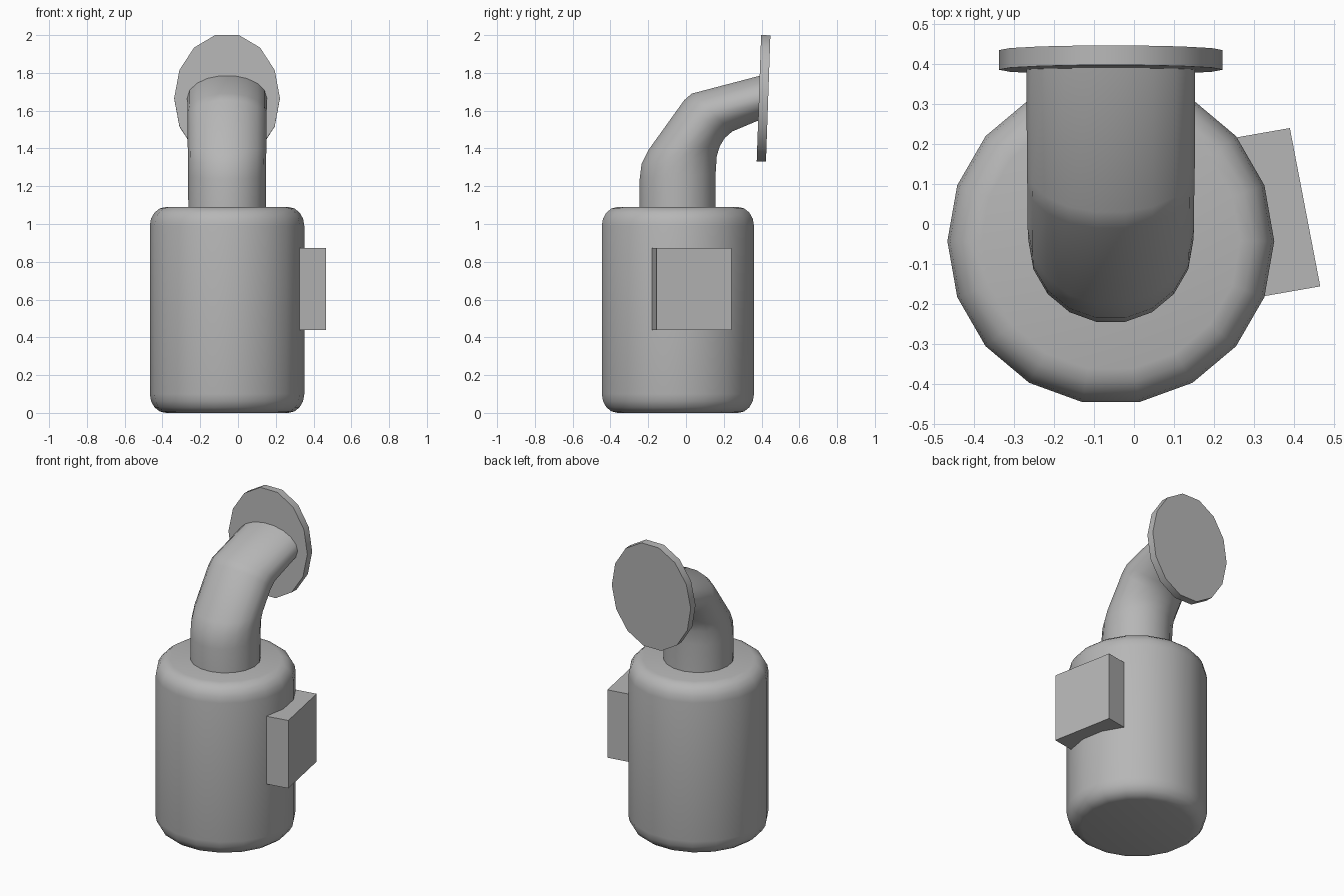
import bpy, bmesh
from math import sin, cos, pi
from mathutils import Vector

if "Cube" in bpy.data.objects:
    bpy.data.objects.remove(bpy.data.objects["Cube"])

CX, CY = -0.058, -0.043   # shared axis of body and pipe

# Dark grey used on every part
grey = bpy.data.materials.new("dark_grey")
grey.diffuse_color = (0.47, 0.47, 0.47, 1)
grey.use_nodes = True
grey.node_tree.nodes["Principled BSDF"].inputs["Base Color"].default_value = grey.diffuse_color


def finish(bm, name, smooth=None):
    bmesh.ops.recalc_face_normals(bm, faces=bm.faces)
    mesh = bpy.data.meshes.new(name)
    bm.to_mesh(mesh)
    bm.free()
    mesh.materials.append(grey)
    obj = bpy.data.objects.new(name, mesh)
    bpy.context.collection.objects.link(obj)
    if smooth:
        bpy.ops.object.select_all(action='DESELECT')
        obj.select_set(True)
        bpy.context.view_layer.objects.active = obj
        bpy.ops.object.shade_smooth_by_angle(angle=smooth)
    return obj


def loft(name, rings, sides, smooth=None):
    """Join elliptical rings given as (centre, x half-axis, second half-axis)."""
    bm = bmesh.new()
    loops = []
    for c, a, b in rings:
        loops.append([bm.verts.new(Vector(c) + Vector(a) * cos(2 * pi * i / sides)
                                   + Vector(b) * sin(2 * pi * i / sides))
                      for i in range(sides)])
    for lo, hi in zip(loops, loops[1:]):
        for i in range(sides):
            j = (i + 1) % sides
            bm.faces.new((lo[i], lo[j], hi[j], hi[i]))
    bm.faces.new(loops[0])
    bm.faces.new(loops[-1])
    return finish(bm, name, smooth)


# Canister body with rounded rims
R, H, BR, BZ = 0.409, 1.09, 0.085, 0.10
arc = [k * pi / 8 for k in range(5)]
profile = [(R - BR * (1 - sin(t)), BZ * (1 - cos(t))) for t in arc]
profile += [(r, H - z) for r, z in reversed(profile)]
loft("canister_body", [((CX, CY, z), (r, 0, 0), (0, r, 0)) for r, z in profile],
     18, 0.8)

# Bent pipe: each section given by its outer and inner (y, z) points
sections = [((-0.245, 1.05), (0.157, 1.05)), ((-0.245, 1.24), (0.157, 1.27)),
            ((-0.235, 1.32), (0.163, 1.36)), ((-0.20, 1.39), (0.178, 1.41)),
            ((-0.01, 1.655), (0.205, 1.455)), ((0.03, 1.69), (0.245, 1.49)),
            ((0.41, 1.79), (0.40, 1.555))]
rings = []
for k, ((y0, z0), (y1, z1)) in enumerate(sections):
    half = Vector((0, (y1 - y0) / 2, (z1 - z0) / 2)) / sin(pi * 80 / 180)
    rings.append(((CX, (y0 + y1) / 2, (z0 + z1) / 2),
                  (0.205 + 0.001 * k, 0, 0), half))
loft("bent_pipe", rings, 18, 0.8)

# Slightly tilted flange disc at the pipe mouth
flange_up = (0, 0.012, 0.343)
loft("pipe_flange", [((CX, y, z), (0.28, 0, 0), flange_up)
                     for y, z in ((0.386, 1.666), (0.435, 1.664))], 14, 0.8)

# Side box, turned slightly about the vertical axis
bm = bmesh.new()
outer = [Vector((0.39, 0.24, 0)), Vector((0.466, -0.156, 0))]
inward = Vector((-0.20, -0.035, 0))
outline = outer + [outer[1] + inward, outer[0] + inward]
base = bm.faces.new([bm.verts.new(p + Vector((0, 0, 0.438))) for p in outline])
top = bmesh.ops.extrude_face_region(bm, geom=[base])["geom"]
bmesh.ops.translate(bm, vec=(0, 0, 0.435),
                    verts=[v for v in top if isinstance(v, bmesh.types.BMVert)])
finish(bm, "side_box")
